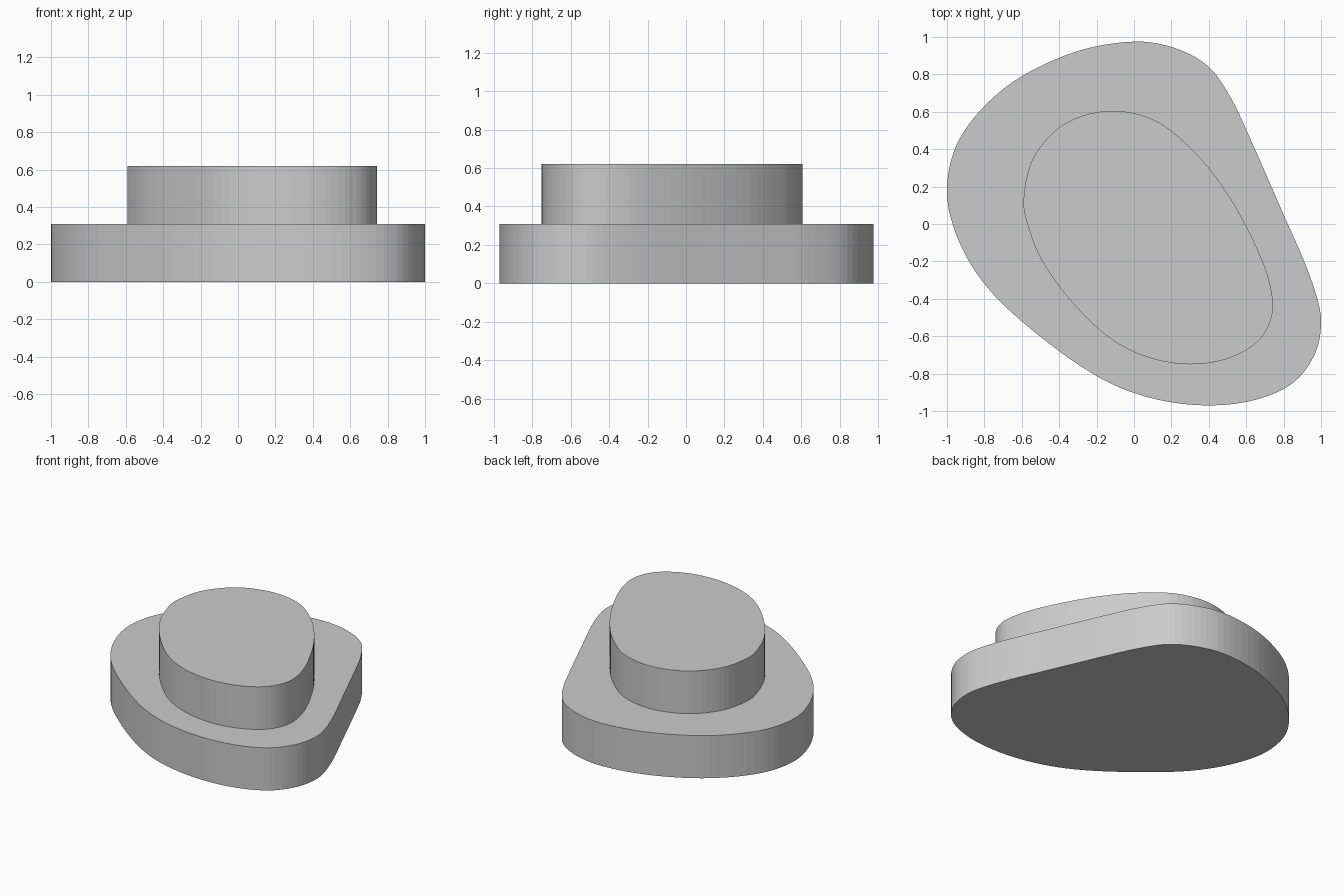
import bpy, bmesh
from mathutils import Vector

cube = bpy.data.objects.get("Cube")
if cube:
    bpy.data.objects.remove(cube, do_unlink=True)

grey = bpy.data.materials.new("plain grey")
grey.use_nodes = True
grey.diffuse_color = (0.6, 0.6, 0.6, 1)
grey.node_tree.nodes["Principled BSDF"].inputs["Base Color"].default_value = (0.6, 0.6, 0.6, 1)


def closed_spline(points, steps=5):
    """Smooth closed outline through the given points."""
    pts = [Vector(p) for p in points]
    n = len(pts)
    outline = []
    for i in range(n):
        a, b, c, d = (pts[(i + k) % n] for k in (-1, 0, 1, 2))
        for s in range(steps):
            t = s / steps
            outline.append(b + 0.5 * t * (c - a + t * (2*a - 5*b + 4*c - d + t * (3*b - 3*c + d - a))))
    return outline


def slab(name, points, bottom, top):
    """Extrude a closed outline into a flat-topped slab."""
    bm = bmesh.new()
    base = bm.faces.new([bm.verts.new((p.x, p.y, bottom)) for p in closed_spline(points)])
    raised = bmesh.ops.extrude_face_region(bm, geom=[base], use_keep_orig=True)["geom"]
    bmesh.ops.translate(bm, vec=(0, 0, top - bottom),
                        verts=[v for v in raised if isinstance(v, bmesh.types.BMVert)])
    bmesh.ops.recalc_face_normals(bm, faces=bm.faces)
    mesh = bpy.data.meshes.new(name)
    bm.to_mesh(mesh)
    bm.free()
    mesh.materials.append(grey)
    obj = bpy.data.objects.new(name, mesh)
    bpy.context.collection.objects.link(obj)


# Wide lower slab
slab("lower_slab", [
    (0, .975), (.22, .94), (.4, .84), (.52, .67), (.62, .46), (.8, .05), (.91, -.2),
    (.98, -.4), (1, -.54), (.965, -.7), (.85, -.85), (.65, -.94), (.4, -.97),
    (.13, -.94), (-.13, -.85), (-.4, -.68), (-.7, -.43), (-.87, -.22),
    (-.97, 0), (-1, .2), (-.95, .42), (-.81, .62), (-.6, .79), (-.3, .925)], 0, .31)

# Smaller upper slab
slab("upper_slab", [
    (-.09, .605), (.1, .56), (.25, .455), (.4, .3), (.55, .08), (.68, -.18),
    (.735, -.36), (.735, -.5), (.66, -.63), (.5, -.72), (.3, -.75), (.08, -.715),
    (-.13, -.61), (-.33, -.42), (-.49, -.2), (-.57, 0), (-.59, .14),
    (-.545, .34), (-.42, .5), (-.27, .58)], .31, .62)
